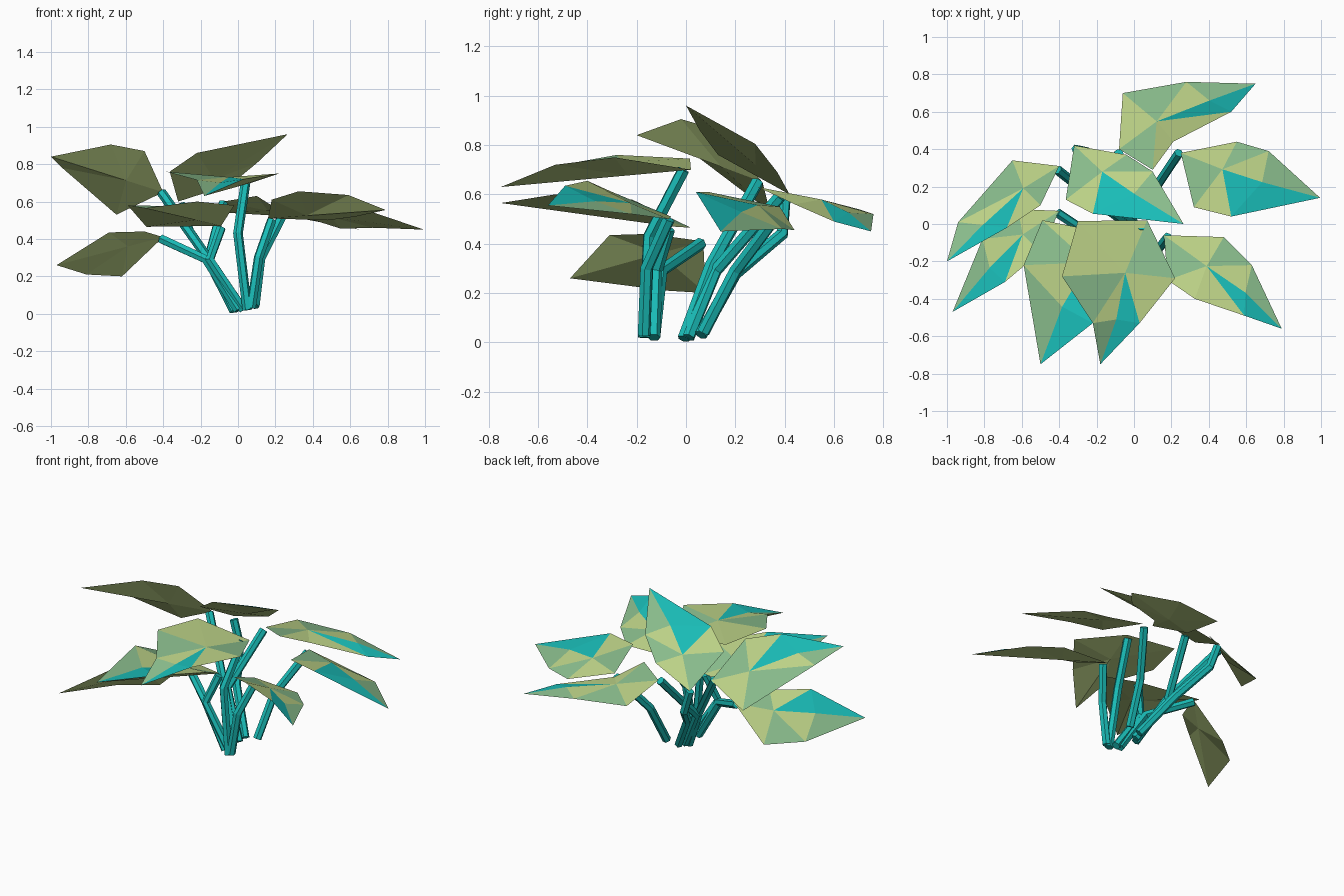
import bpy, bmesh
from mathutils import Vector as V

if "Cube" in bpy.data.objects:
    bpy.data.objects.remove(bpy.data.objects["Cube"])


def material(name, rgb):
    m = bpy.data.materials.new(name)
    m.diffuse_color = (*rgb, 1)
    m.use_nodes = True
    m.node_tree.nodes["Principled BSDF"].inputs["Base Color"].default_value = m.diffuse_color
    return m


TEAL = material("teal", (0.01, 0.50, 0.47))
LIGHT = material("light_green", (0.50, 0.64, 0.24))
MID = material("mid_green", (0.25, 0.50, 0.26))


def leaf(name, base, left, right, tip):
    """Closed leaf: edge points per side, straight keel below, raised rib above."""
    b, t = V(base), V(tip)
    l, r = [V(p) for p in left], [V(p) for p in right]
    up = (t - b).cross(l[-2] - r[-2]).normalized()
    up *= 1 if up.z > 0 else -1
    keel = [b.lerp(t, f) for f in (0.33, 0.66)]
    rib = []
    for k, i in zip(keel, (-2, -1)):
        p = k * 0.5 + (l[i] + r[i]) * 0.25
        rib.append(p + up * (0.015 + max(0, 0.015 - (p - k).dot(up))))
    bm = bmesh.new()
    vb, vt = bm.verts.new(b), bm.verts.new(t)
    sides = [([bm.verts.new(p) for p in l], (1, 2, 1, 2, 1)),
             ([bm.verts.new(p) for p in r], (2, 1, 0, 0, 1))]
    # upper skin is patterned, lower skin is plain
    for mids, patterned in ((rib, True), (keel, False)):
        m0, m1 = [bm.verts.new(p) for p in mids]
        for e, tints in sides:
            tris = [(vb, e[0], m0), (e[-2], e[-1], m0), (e[-1], m1, m0), (e[-1], vt, m1)]
            if len(e) == 3:      # extra lobe beside the leaf base
                tris.append((e[0], e[1], m0))
            for tri, tint in zip(tris, tints):
                bm.faces.new(tri).material_index = tint if patterned else 1
    bmesh.ops.recalc_face_normals(bm, faces=bm.faces)
    me = bpy.data.meshes.new(name)
    bm.to_mesh(me)
    bm.free()
    for m in (TEAL, LIGHT, MID):
        me.materials.append(m)
    bpy.context.collection.objects.link(bpy.data.objects.new(name, me))


def stem(name, *points):
    """Six-sided jointed tube."""
    cu = bpy.data.curves.new(name, 'CURVE')
    cu.dimensions = '3D'
    cu.bevel_depth = 0.026
    cu.bevel_resolution = 1
    cu.use_fill_caps = True
    s = cu.splines.new('POLY')
    s.points.add(len(points) - 1)
    for p, co in zip(s.points, points):
        p.co = (*co, 1)
    s.use_smooth = False
    cu.materials.append(TEAL)
    bpy.context.collection.objects.link(bpy.data.objects.new(name, cu))


# Leaves: base, left edge, right edge, tip
leaf("leaf_back", (-.08, .40, .60), [(-.06, .70, .54), (.28, .76, .52)],
     [(.10, .29, .63), (.21, .44, .56), (.52, .60, .49)], (.65, .75, .45))
leaf("leaf_right", (.25, .38, .55), [(.55, .44, .455), (.72, .39, .46)],
     [(.32, .09, .61), (.52, .04, .61)], (.995, .14, .45))
leaf("leaf_front_right", (.16, -.06, .51), [(.48, -.07, .50), (.63, -.22, .52)],
     [(.18, -.30, .61), (.325, -.40, .655), (.59, -.49, .635)], (.79, -.56, .555))
leaf("leaf_front", (.07, .02, .70), [(-.30, .016, .745), (-.385, -.28, .76), (-.22, -.53, .715)],
     [(.22, -.29, .75), (.03, -.53, .72)], (-.18, -.75, .63))
leaf("leaf_front_left", (-.09, -.06, .47), [(-.49, .02, .465), (-.59, -.22, .58)],
     [(-.02, -.28, .58), (-.22, -.53, .60)], (-.50, -.75, .565))
leaf("leaf_low_left", (-.40, .07, .41), [(-.62, .08, .20), (-.81, -.08, .21)],
     [(-.50, -.15, .44), (-.69, -.31, .435)], (-.97, -.47, .26))
leaf("leaf_high_left", (-.40, .31, .65), [(-.65, .34, .53), (-.94, .01, .78)],
     [(-.50, .10, .87), (-.68, -.02, .905)], (-1.0, -.20, .84))
leaf("leaf_top", (-.32, .42, .60), [(-.04, .37, .69), (.10, .28, .805)],
     [(-.365, .13, .76), (-.22, .055, .86)], (.265, .0, .96))

# Stems rising from the ground to each leaf base
stem("stem_back", (.0, .01, .02), (-.16, .12, .29), (-.08, .38, .59))
stem("stem_right", (.09, .07, .04), (.12, .20, .29), (.24, .38, .53))
stem("stem_front_right", (.07, -.17, .03), (.11, -.16, .30), (.18, -.07, .50))
stem("stem_front", (.05, -.17, .02), (0, -.15, .43), (.04, -.01, .70))
stem("stem_front_left", (.03, -.13, .02), (-.15, -.12, .29), (-.09, -.07, .46))
stem("stem_low_left", (.0, -.13, .02), (-.17, -.10, .29), (-.41, .06, .40))
stem("stem_high_left", (-.02, -.01, .015), (-.17, .10, .31), (-.41, .29, .65))
stem("stem_top", (.01, .06, .03), (-.15, .20, .28), (-.26, .39, .44), (-.31, .40, .59))
